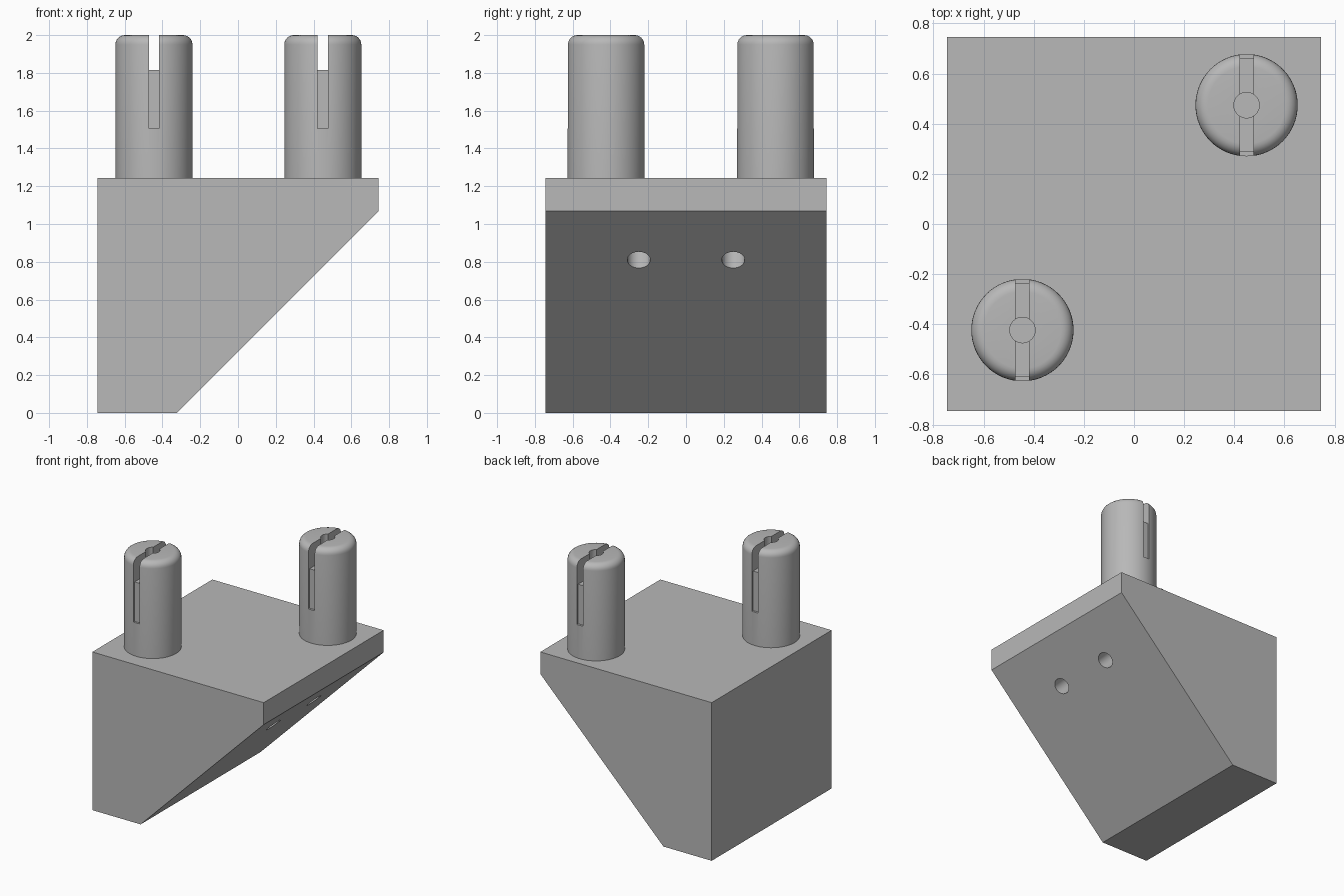
import bpy, bmesh, math
from mathutils import Vector, Matrix

if "Cube" in bpy.data.objects:
    bpy.data.objects.remove(bpy.data.objects["Cube"])

grey = bpy.data.materials.new("plain grey")
grey.diffuse_color = (0.48, 0.48, 0.48, 1)
grey.use_nodes = True
grey.node_tree.nodes["Principled BSDF"].inputs["Base Color"].default_value = grey.diffuse_color


def finish(name, bm):
    bmesh.ops.recalc_face_normals(bm, faces=bm.faces[:])
    me = bpy.data.meshes.new(name)
    bm.to_mesh(me)
    bm.free()
    me.materials.append(grey)
    ob = bpy.data.objects.new(name, me)
    bpy.context.collection.objects.link(ob)
    return ob


def prism(name, points, offset):
    """Extrude a flat outline (3D points) along offset."""
    bm = bmesh.new()
    face = bm.faces.new([bm.verts.new(p) for p in points])
    new = bmesh.ops.extrude_face_region(bm, geom=[face])["geom"]
    verts = [g for g in new if isinstance(g, bmesh.types.BMVert)]
    bmesh.ops.translate(bm, verts=verts, vec=offset)
    return finish(name, bm)


def rod(name, centre, axis, radius, length):
    bm = bmesh.new()
    turn = Vector((0, 0, 1)).rotation_difference(Vector(axis)).to_matrix().to_4x4()
    bmesh.ops.create_cone(bm, cap_ends=True, segments=32, radius1=radius,
                          radius2=radius, depth=length,
                          matrix=Matrix.Translation(centre) @ turn)
    return finish(name, bm)


def cut(ob, cutter):
    mod = ob.modifiers.new("cut", 'BOOLEAN')
    mod.operation, mod.solver, mod.object = 'DIFFERENCE', 'EXACT', cutter
    activate(ob)
    bpy.ops.object.modifier_apply(modifier=mod.name)
    bpy.data.objects.remove(cutter)


def activate(ob):
    bpy.ops.object.select_all(action='DESELECT')
    ob.select_set(True)
    bpy.context.view_layer.objects.active = ob


def smooth(ob):
    activate(ob)
    bpy.ops.object.shade_smooth_by_angle(angle=math.radians(30))


# Wedge-shaped body
H, TOP = 0.745, 1.243
outline = [(-H, 0), (-0.325, 0), (H, 1.07), (H, TOP), (-H, TOP)]
body = prism("body", [(x, -H, z) for x, z in outline], (0, 2 * H, 0))

# Two blind holes square to the sloping face
for y in (-0.25, 0.25):
    cut(body, rod("hole_cutter", (0.485, y, 0.81), (1, 0, -1), 0.061, 0.6))
smooth(body)

# Pegs with a rounded top rim, stepped screw slot and centre hole
R, FILLET, SLOT = 0.204, 0.05, 0.054
for name, cx, cy in (("front_peg", -0.445, -0.423), ("back_peg", 0.449, 0.474)):
    profile = [(0, TOP - 0.02), (R, TOP - 0.02)]
    for i in range(7):
        a = math.radians(15 * i)
        profile.append((R - FILLET + FILLET * math.cos(a),
                        2 - FILLET + FILLET * math.sin(a)))
    profile.append((0, 2))
    bm = bmesh.new()
    vs = [bm.verts.new((cx + r, cy, z)) for r, z in profile]
    es = [bm.edges.new(pair) for pair in zip(vs, vs[1:])]
    bmesh.ops.spin(bm, geom=vs + es, cent=(cx, cy, 0), axis=(0, 0, 1),
                   angle=math.tau, steps=64)
    bmesh.ops.remove_doubles(bm, verts=bm.verts[:], dist=1e-4)
    peg = finish(name, bm)

    step = [(-0.3, 1.505), (-0.187, 1.505), (-0.187, 1.815), (0.187, 1.815),
            (0.187, 1.505), (0.3, 1.505), (0.3, 2.1), (-0.3, 2.1)]
    cut(peg, prism("slot_cutter", [(cx - SLOT / 2, cy + y, z) for y, z in step],
                   (SLOT, 0, 0)))
    cut(peg, rod("centre_cutter", (cx, cy, 1.8), (0, 0, 1), 0.051, 0.6))
    smooth(peg)
